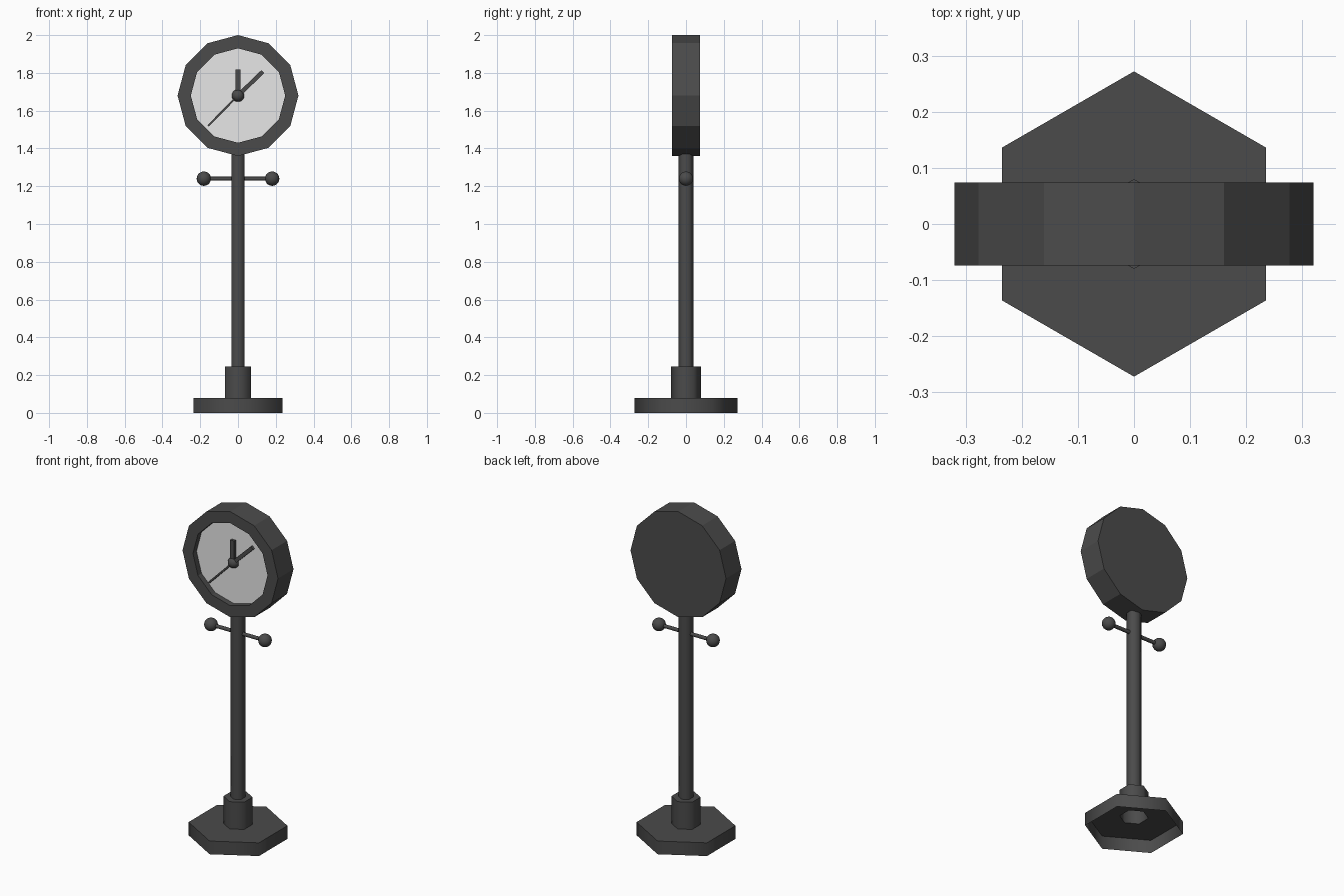
import bpy, bmesh, math
from mathutils import Matrix, Vector

if "Cube" in bpy.data.objects:
    bpy.data.objects.remove(bpy.data.objects["Cube"])


def material(name, v):
    m = bpy.data.materials.new(name)
    m.diffuse_color = (v, v, v, 1)
    m.use_nodes = True
    m.node_tree.nodes["Principled BSDF"].inputs["Base Color"].default_value = m.diffuse_color
    return m


DARK = material("dark_iron", 0.07)
PALE = material("pale_dial", 0.8)


def finish(name, bm, mats=(DARK,), smooth=None):
    me = bpy.data.meshes.new(name)
    bm.to_mesh(me)
    bm.free()
    for m in mats:
        me.materials.append(m)
    ob = bpy.data.objects.new(name, me)
    bpy.context.collection.objects.link(ob)
    if smooth:
        bpy.ops.object.select_all(action='DESELECT')
        ob.select_set(True)
        bpy.context.view_layer.objects.active = ob
        bpy.ops.object.shade_smooth_by_angle(angle=math.radians(smooth))
    return ob


def lathe(profile, n, start=math.pi / 2, cap_low=False, cap_high=False):
    """Turn an (r, z) profile around z with n sides."""
    bm = bmesh.new()
    rings = [[bm.verts.new((r * math.cos(start + 2 * math.pi * i / n),
                            r * math.sin(start + 2 * math.pi * i / n), z))
              for i in range(n)] for r, z in profile]
    for a, b in zip(rings, rings[1:]):
        for i in range(n):
            j = (i + 1) % n
            bm.faces.new((a[i], a[j], b[j], b[i]))
    if cap_low:
        bm.faces.new(rings[0][::-1])
    if cap_high:
        bm.faces.new(rings[-1])
    return bm


# Hollow hexagonal foot, collar and pole
finish("base", lathe([(0.272, 0), (0.272, 0.08), (0.08, 0.08)], 6), smooth=65)
finish("collar", lathe([(0.08, 0.08), (0.08, 0.245)], 6, cap_high=True), smooth=65)
finish("pole", lathe([(0.041, 0.24), (0.041, 1.40)], 6), smooth=65)

# Clock case: twelve sides, recessed pale dial on the front
CZ, DIAL_Y = 1.68, -0.04
bm = lathe([(0.32, -0.074), (0.32, 0.074), (0.25, 0.074), (0.25, -DIAL_Y)], 12,
           cap_low=True, cap_high=True)
for f in bm.faces:
    if f.normal.length == 0:
        f.normal_update()
    if len(f.verts) == 12 and f.calc_center_median().z > 0:
        f.material_index = 1
bm.transform(Matrix.Translation((0, 0, CZ)) @ Matrix.Rotation(math.pi / 2, 4, 'X'))
finish("clock_case", bm, (DARK, PALE))


# Hands run from the hub to a tip given in x, z
def hand(name, dx, dz, width):
    length = math.hypot(dx, dz)
    bm = bmesh.new()
    bmesh.ops.create_cube(bm, size=1)
    bm.transform(Matrix.Translation((0, DIAL_Y - 0.008, CZ))
                 @ Matrix.Rotation(math.atan2(dx, dz), 4, 'Y')
                 @ Matrix.Translation((0, 0, length / 2))
                 @ Matrix.Diagonal((width, 0.016, length, 1)))
    finish(name, bm)


hand("hour_hand", 0, 0.138, 0.026)
hand("minute_hand", 0.132, 0.127, 0.022)
hand("second_hand", -0.158, -0.16, 0.01)


def ball(name, pos, r):
    bm = bmesh.new()
    bmesh.ops.create_uvsphere(bm, u_segments=16, v_segments=10, radius=r,
                              matrix=Matrix.Translation(pos))
    finish(name, bm, smooth=60)


ball("hub", (0, DIAL_Y, CZ), 0.033)

# Ladder bar with ball ends
bm = lathe([(0.011, -0.18), (0.011, 0.18)], 8)
bm.transform(Matrix.Translation((0, 0, 1.24)) @ Matrix.Rotation(math.pi / 2, 4, 'Y'))
finish("cross_bar", bm, smooth=60)
for side, s in (("left", -1), ("right", 1)):
    ball(side + "_bar_ball", (0.181 * s, 0, 1.24), 0.038)
